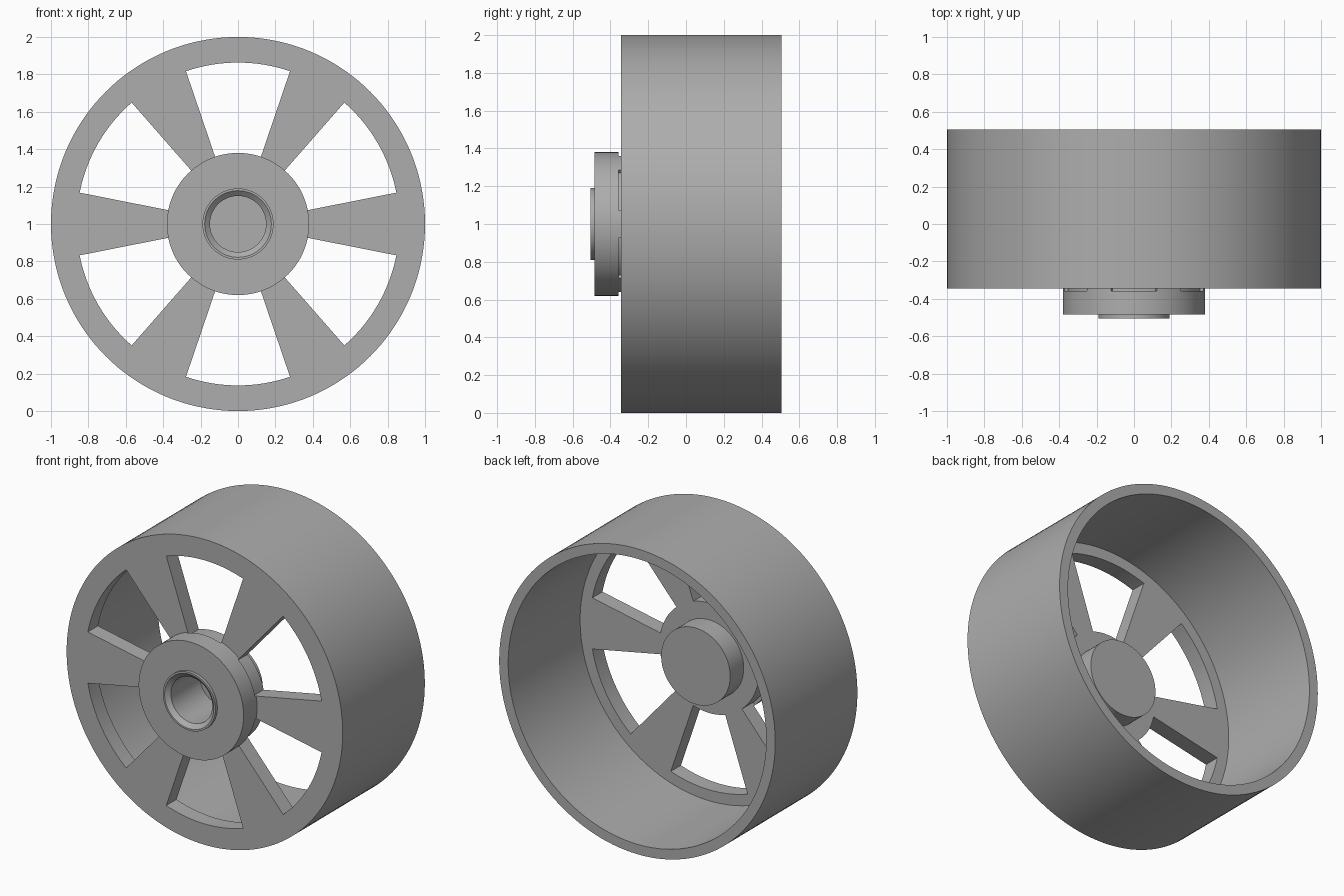
import bpy, bmesh
from math import radians, tau, sin, cos
from mathutils import Vector, Matrix

cube = bpy.data.objects.get("Cube")
if cube:
    bpy.data.objects.remove(cube)

SEGMENTS = 144
CENTRE = Vector((0, 0, 1))

grey = bpy.data.materials.new("plain grey")
grey.use_nodes = True
COLOUR = (0.42, 0.42, 0.42, 1)
grey.diffuse_color = COLOUR
grey.node_tree.nodes["Principled BSDF"].inputs["Base Color"].default_value = COLOUR


def make_object(name, bm):
    bmesh.ops.remove_doubles(bm, verts=bm.verts, dist=1e-5)
    bmesh.ops.dissolve_degenerate(bm, edges=bm.edges, dist=1e-5)
    bmesh.ops.recalc_face_normals(bm, faces=bm.faces)
    mesh = bpy.data.meshes.new(name)
    bm.to_mesh(mesh)
    bm.free()
    obj = bpy.data.objects.new(name, mesh)
    obj.location = CENTRE
    mesh.materials.append(grey)
    bpy.context.collection.objects.link(obj)
    return obj


def lathe(name, profile):
    """Spin a closed or axis-touching (radius, y) outline around the axle."""
    bm = bmesh.new()
    verts = [bm.verts.new((r, y, 0)) for r, y in profile]
    pairs = list(zip(verts, verts[1:]))
    if profile[0][0] > 0:
        pairs.append((verts[-1], verts[0]))
    edges = [bm.edges.new(p) for p in pairs]
    bmesh.ops.spin(bm, geom=verts + edges, cent=(0, 0, 0), axis=(0, 1, 0),
                   angle=tau, steps=SEGMENTS, use_merge=False)
    return make_object(name, bm)


def window_cutter(inner, outer, half_angle, front, back):
    """Six ring sectors, one for each opening between the spokes."""
    bm = bmesh.new()
    steps = 16
    angles = [half_angle * (2 * i / steps - 1) for i in range(steps + 1)]
    for k in range(6):
        mid = tau * k / 6
        ring = [(outer, a) for a in angles] + [(inner, a) for a in reversed(angles)]
        face = bm.faces.new([bm.verts.new((r * sin(mid + a), front, r * cos(mid + a)))
                             for r, a in ring])
        new = bmesh.ops.extrude_face_region(bm, geom=[face])["geom"]
        bmesh.ops.translate(bm, vec=(0, back - front, 0),
                            verts=[v for v in new if isinstance(v, bmesh.types.BMVert)])
    return make_object("window_cutter", bm)


# Rim barrel with the spoked plate near its front
wheel = lathe("rim_and_spokes", [
    (0.20, -0.357), (0.38, -0.357), (0.38, -0.345), (1.0, -0.345), (1.0, 0.505),
    (0.935, 0.505), (0.935, -0.24), (0.20, -0.24)])

# Openings between the spokes
cutter = window_cutter(0.36, 0.863, radians(18.8), -0.40, -0.15)
cutter.hide_render = True
cut = wheel.modifiers.new("windows", "BOOLEAN")
cut.operation = "DIFFERENCE"
cut.solver = "EXACT"
cut.object = cutter
bpy.context.view_layer.objects.active = wheel
bpy.ops.object.modifier_apply(modifier=cut.name)
bpy.data.objects.remove(cutter)

# Hub: flange, raised lip, chamfered blind bore and rear stub
hub = lathe("hub", [
    (0, -0.18), (0.15, -0.18), (0.15, -0.48), (0.178, -0.505), (0.19, -0.505),
    (0.19, -0.485), (0.38, -0.485), (0.38, -0.357), (0.25, -0.357), (0.25, -0.10),
    (0, -0.10)])

# Smooth curved walls, crisp rims
bpy.ops.object.select_all(action="DESELECT")
for obj in (wheel, hub):
    obj.select_set(True)
bpy.context.view_layer.objects.active = wheel
bpy.ops.object.shade_smooth_by_angle(angle=radians(30))
